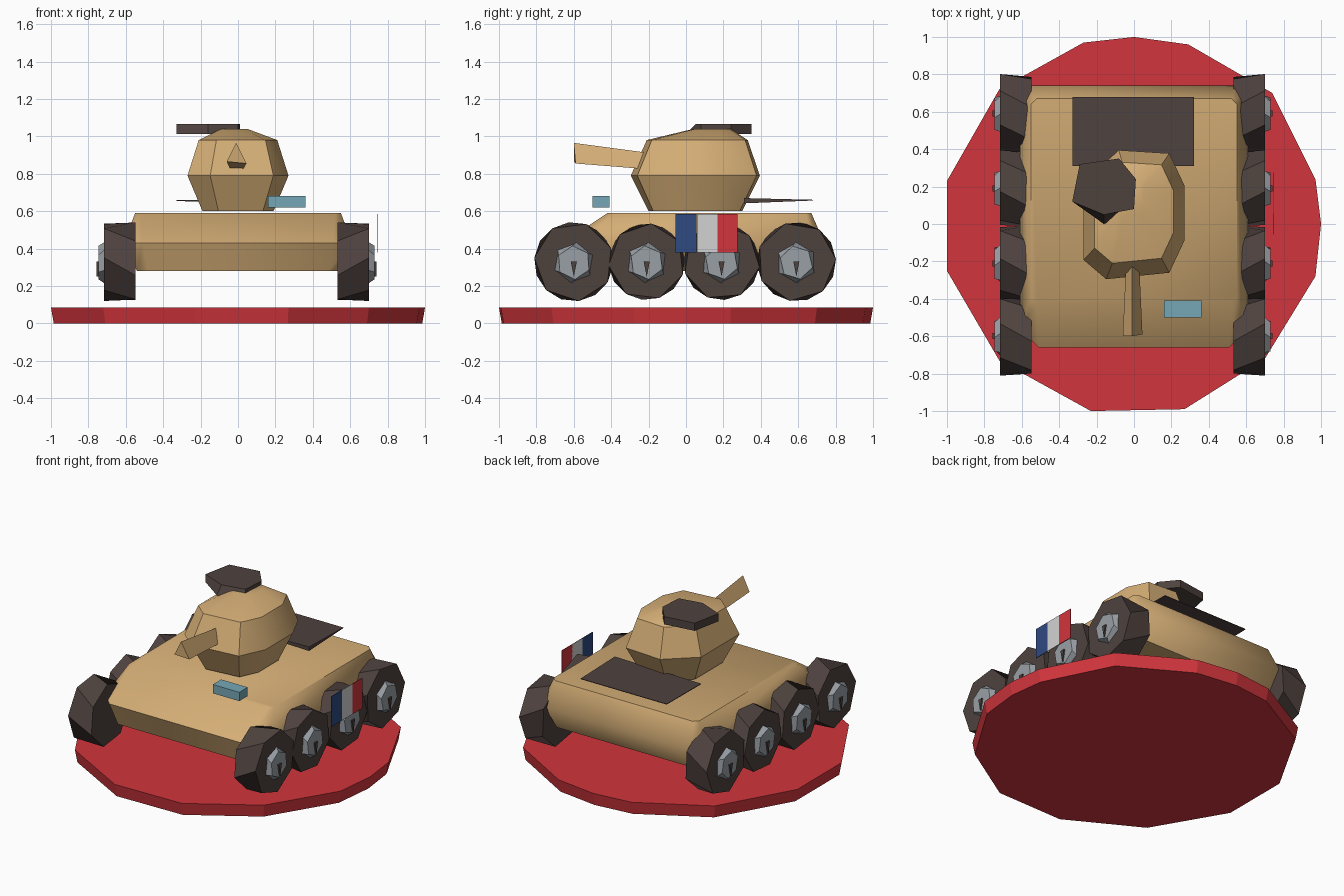
import bpy, bmesh
from math import sin, cos, pi, radians

cube = bpy.data.objects.get("Cube")
if cube:
    bpy.data.objects.remove(cube, do_unlink=True)


def material(name, rgb):
    m = bpy.data.materials.new(name)
    m.use_nodes = True
    m.diffuse_color = (*rgb, 1)
    m.node_tree.nodes["Principled BSDF"].inputs["Base Color"].default_value = (*rgb, 1)
    return m


TAN = material("sand tan", (0.66, 0.42, 0.18))
DARK = material("dark brown", (0.076, 0.054, 0.048))
RED = material("red", (0.64, 0.036, 0.046))
GREY = material("hub grey", (0.32, 0.35, 0.38))
GLASS = material("lamp blue", (0.18, 0.39, 0.47))
BLUE = material("flag blue", (0.028, 0.068, 0.22))
WHITE = material("flag white", (0.65, 0.65, 0.65))


def loft(name, rings, mat, smooth=None):
    """Skin equal-length rings of points and cap both ends."""
    bm = bmesh.new()
    vs = [[bm.verts.new(p) for p in ring] for ring in rings]
    n = len(vs[0])
    for a, b in zip(vs, vs[1:]):
        for i in range(n):
            j = (i + 1) % n
            bm.faces.new((a[i], a[j], b[j], b[i]))
    bm.faces.new(vs[0][::-1])
    bm.faces.new(vs[-1])
    bmesh.ops.recalc_face_normals(bm, faces=bm.faces)
    mesh = bpy.data.meshes.new(name)
    bm.to_mesh(mesh)
    bm.free()
    mesh.materials.append(mat)
    ob = bpy.data.objects.new(name, mesh)
    bpy.context.collection.objects.link(ob)
    if smooth:
        bpy.ops.object.select_all(action='DESELECT')
        ob.select_set(True)
        bpy.context.view_layer.objects.active = ob
        bpy.ops.object.shade_smooth_by_angle(angle=radians(smooth))
    return ob


def box(name, x0, x1, y0, y1, z0, z1, mat):
    rect = [(x0, y0), (x1, y0), (x1, y1), (x0, y1)]
    return loft(name, [[(x, y, z) for x, y in rect] for z in (z0, z1)], mat)


def deck(x, y0, y1, z, front, back):
    """Rectangle with chamfered corners at height z."""
    right = [(x - front, y0), (x, y0 + front), (x, y1 - back), (x - back, y1)]
    pts = right + [(-a, b) for a, b in reversed(right)]
    return [(a, b, z) for a, b in pts]


def polygon(x, y, z, r, n, turn):
    """Regular polygon facing along x."""
    return [(x, y + r * cos(turn + 2 * pi * i / n), z + r * sin(turn + 2 * pi * i / n))
            for i in range(n)]


# Round base with uneven sides
outline = [(0, 1), (.29, .96), (.74, .7), (.97, .24), (1, 0), (.97, -.28), (.7, -.72),
           (.27, -.99), (-.23, -1), (-.72, -.73), (-1, -.25), (-1, .23), (-.72, .72), (-.27, .97)]
loft("base_disc", [[(x * s, y * s, z) for x, y in outline] for s, z in ((.985, 0), (1, .085))], RED)

# Hull
loft("hull", [deck(.54, -.61, .68, .28, .06, .04),
              deck(.61, -.66, .74, .43, .1, .06),
              deck(.55, -.42, .67, .59, .03, .03)], TAN, 50)

# Turret: one outline scaled about a shifting centre
shape = [(-.3, 1), (.7, .95), (1, .45), (1, -.4), (.7, -.9), (-.55, -1), (-1, -.7), (-1, .5)]
loft("turret", [[(x * sx + cx, y * sy + cy, z) for x, y in shape]
                for sx, sy, cx, cy, z in ((.19, .25, 0, .05, .6), (.27, .345, 0, .05, .79),
                                          (.21, .27, 0, .06, .98), (.07, .1, -.02, .14, 1.04))],
     TAN, 35)

# Three-sided gun barrel
loft("gun_barrel", [[(-.06, -.6, .865), (.045, -.59, .855), (-.01, -.6, .965)],
                    [(-.04, -.15, .82), (.025, -.15, .82), (-.01, -.15, .905)]], TAN)

# Roof hatch with a sloped front
hatch = [(-.33, .12), (-.29, .32), (-.08, .35), (.01, .24), (0, .08), (-.16, 0)]
loft("roof_hatch", [[(x, y, 1.012) for x, y in hatch],
                    [(x, max(y, .05), 1.065) for x, y in hatch]], DARK)

# Engine cover, a thin wedge over the rear deck
loft("engine_cover", [[(-.33, .31, .654), (.32, .31, .642), (.32, .68, .657), (-.33, .68, .657)],
                      [(-.33, .31, .659), (.32, .31, .67), (.32, .68, .661), (-.33, .68, .661)]], DARK)

box("front_lamp", .16, .36, -.5, -.41, .62, .68, GLASS)

# Wheels, hubs and bolts on both sides
for side, label in ((1, "left"), (-1, "right")):
    for k, y in enumerate((-.6, -.21, .19, .59)):
        r = .212 if k in (0, 3) else .205
        turn = .35 + 1.1 * k
        tag = f"{label}_{k + 1}"

        def across(d):
            return side * d - .008

        loft("wheel_" + tag, [polygon(across(.54), y, .33, r, 7, turn + pi / 7),
                              polygon(across(.708), y, .33, r, 7, turn)], DARK)
        loft("hub_" + tag, [polygon(across(.7), y, .325, .115, 6, turn),
                            polygon(across(.738), y, .325, .09, 6, turn + .25)], GREY)
        bolt = [(-.016, .33), (.016, .33), (0, .25)]
        loft("bolt_" + tag, [[(across(d), y + a, b) for a, b in bolt] for d in (.73, .748)], DARK)

# Three-band flag beside the left wheels
for name, y, mat in (("front", -.055, BLUE), ("middle", .058, WHITE), ("rear", .166, RED)):
    box(f"flag_{name}_band", .742, .746, y, y + .11, .378, .585, mat)
